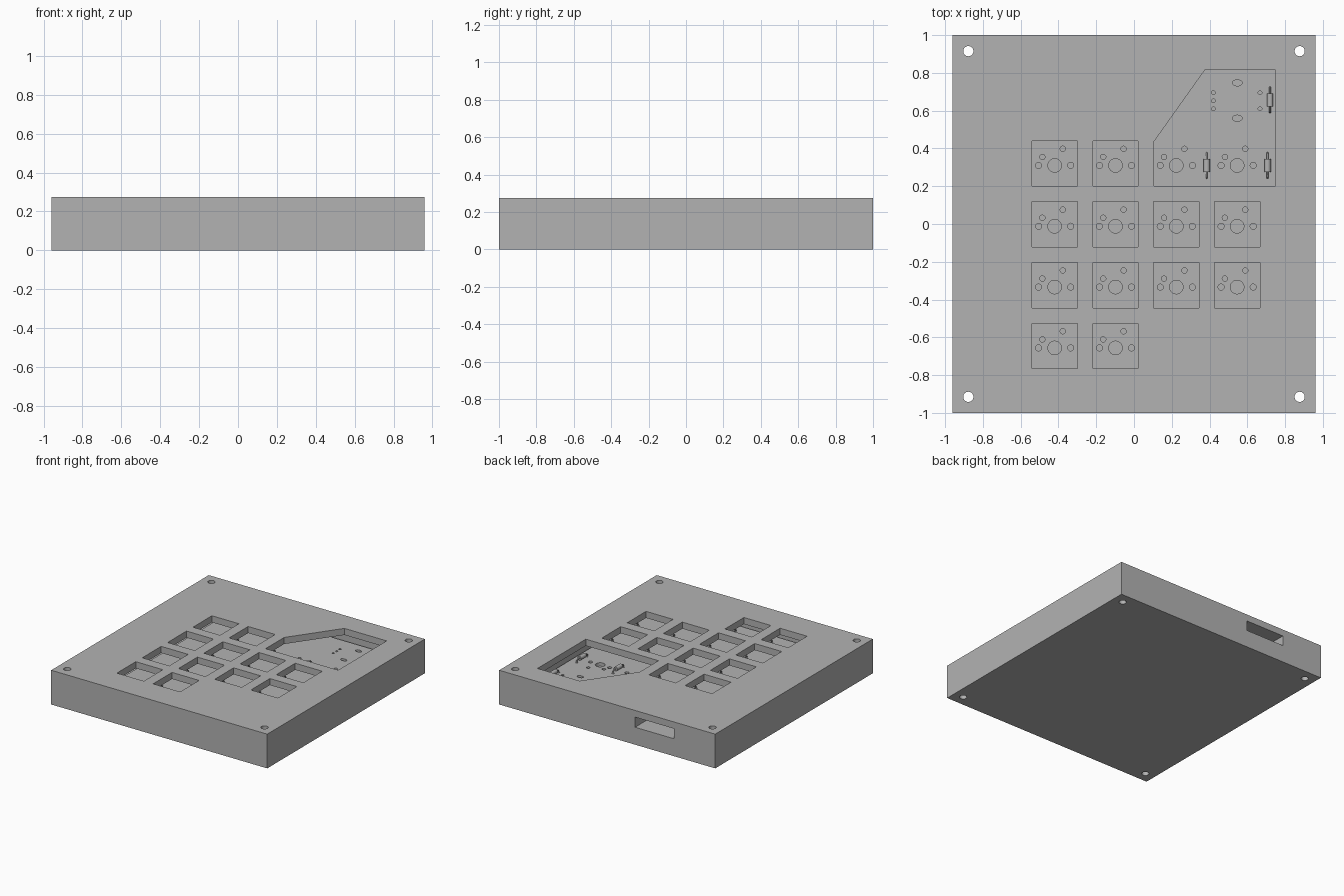
import bpy, bmesh
from math import cos, sin, pi, radians

if "Cube" in bpy.data.objects:
    bpy.data.objects.remove(bpy.data.objects["Cube"], do_unlink=True)

grey = bpy.data.materials.new("plain grey")
grey.use_nodes = True
COLOUR = (0.45, 0.45, 0.45, 1)
grey.diffuse_color = COLOUR
grey.node_tree.nodes["Principled BSDF"].inputs["Base Color"].default_value = COLOUR

HEIGHT, FLOOR, CEILING, BOARD_TOP = 0.275, 0.138, 0.222, 0.166


def rect(x0, x1, y0, y1):
    return [(x0, y0), (x1, y0), (x1, y1), (x0, y1)]


def oval(x, y, rx, ry=None, n=32):
    ry = ry or rx
    return [(x + rx * cos(2 * pi * i / n), y + ry * sin(2 * pi * i / n)) for i in range(n)]


def prisms(name, outlines, z0, z1):
    """Extrude a set of separate flat outlines into one object."""
    bm = bmesh.new()
    for pts in outlines:
        face = bm.faces.new([bm.verts.new((x, y, z0)) for x, y in pts])
        top = bmesh.ops.extrude_face_region(bm, geom=[face])["geom"]
        bmesh.ops.translate(bm, vec=(0, 0, z1 - z0),
                            verts=[v for v in top if isinstance(v, bmesh.types.BMVert)])
    bmesh.ops.recalc_face_normals(bm, faces=bm.faces)
    mesh = bpy.data.meshes.new(name)
    bm.to_mesh(mesh)
    bm.free()
    mesh.materials.append(grey)
    ob = bpy.data.objects.new(name, mesh)
    bpy.context.collection.objects.link(ob)
    return ob


def cut(target, cutters):
    """Subtract the cutters, bake the result and drop the cutters."""
    for c in cutters:
        c.hide_render = True
        m = target.modifiers.new(c.name, "BOOLEAN")
        m.operation, m.solver, m.object = "DIFFERENCE", "EXACT", c
    graph = bpy.context.evaluated_depsgraph_get()
    mesh = bpy.data.meshes.new_from_object(target.evaluated_get(graph))
    target.modifiers.clear()
    target.data = mesh
    for c in cutters:
        bpy.data.objects.remove(c, do_unlink=True)


def smooth(ob):
    bpy.ops.object.select_all(action="DESELECT")
    ob.select_set(True)
    bpy.context.view_layer.objects.active = ob
    bpy.ops.object.shade_smooth_by_angle(angle=radians(30))


# Key layout: four columns and rows, the last row only half filled
PITCH = 0.322
keys = [(-0.42 + PITCH * c, 0.32 - PITCH * r)
        for r in range(4) for c in range(4) if r < 3 or c < 2]

# Case: block with board cavity, screw holes, key windows, knob window, cable slot
case = prisms("case", [rect(-0.96, 0.96, -1, 1)], 0, HEIGHT)
cavity = prisms("cavity_cutter", [rect(-0.79, 0.79, -0.85, 0.85)], FLOOR, CEILING)
screws = prisms("screw_cutter", [oval(sx * 0.877, sy * 0.915, 0.027)
                                 for sx in (-1, 1) for sy in (-1, 1)], -0.1, 0.4)
knob_window = [(0.105, 0.2), (0.75, 0.2), (0.75, 0.815), (0.375, 0.815), (0.105, 0.435)]
windows = [rect(x - 0.12, x + 0.12, y - 0.12, y + 0.12)
           for x, y in keys if not (x > 0.1 and y > 0.2)]
window_cutter = prisms("window_cutter", windows + [knob_window], 0.2, 0.4)
slot = prisms("slot_cutter", [rect(-0.595, -0.248, 0.8, 1.1)], FLOOR + 0.002, CEILING - 0.001)
cut(case, [cavity, screws, window_cutter, slot])
smooth(case)

# Circuit board with switch and knob holes
board = prisms("circuit_board", [rect(-0.6, 0.77, -0.82, 0.83)], FLOOR, BOARD_TOP)
SWITCH_HOLES = [(0, 0, 0.036), (-0.085, 0, 0.016), (0.085, 0, 0.016),
                (-0.065, 0.045, 0.014), (0.043, 0.088, 0.014)]
holes = [oval(x + dx, y - 0.01 + dy, r, n=24) for x, y in keys for dx, dy, r in SWITCH_HOLES]
holes += [oval(0.42, y, 0.01, n=16) for y in (0.61, 0.652, 0.695)]
holes += [oval(0.667, y, 0.01, n=16) for y in (0.61, 0.695)]
holes += [oval(0.547, y, 0.026, 0.016) for y in (0.56, 0.747)]
cut(board, [prisms("board_hole_cutter", holes, FLOOR - 0.05, BOARD_TOP + 0.05)])
smooth(board)

# Diode: a lying cylinder with a bent wire lead through it
bpy.ops.mesh.primitive_cylinder_add(vertices=20, radius=0.017, depth=0.068,
                                    rotation=(pi / 2, 0, 0))
body = bpy.context.object
bpy.ops.object.transform_apply(location=False, rotation=True, scale=False)
body.name = "diode_body"
body.data.materials.append(grey)
smooth(body)

wire = bpy.data.curves.new("diode_lead", "CURVE")
wire.dimensions = "3D"
wire.bevel_depth, wire.bevel_resolution, wire.use_fill_caps = 0.005, 2, True
path = [(-0.066, -0.03), (-0.066, -0.008), (-0.058, 0), (0.058, 0), (0.066, -0.008), (0.066, -0.03)]
spline = wire.splines.new("POLY")
spline.points.add(len(path) - 1)
for point, (y, z) in zip(spline.points, path):
    point.co = (0, y, z, 1)
wire.materials.append(grey)

# Solder pads at both lead ends
pads = prisms("diode_pads", [oval(0, y, 0.01, n=16) for y in (-0.066, 0.066)], -0.024, -0.019)

# One diode beside every key and one beside the knob
spots = [(x + 0.161, y - 0.01) for x, y in keys] + [(0.72, 0.657)]
for i, (x, y) in enumerate(spots):
    for name, data in (("body", body.data), ("lead", wire), ("pads", pads.data)):
        ob = bpy.data.objects.new(f"diode_{name}_{i + 1}", data)
        ob.location = (x, y, BOARD_TOP + 0.022)
        bpy.context.collection.objects.link(ob)
for ob in (body, pads):
    bpy.data.objects.remove(ob, do_unlink=True)
